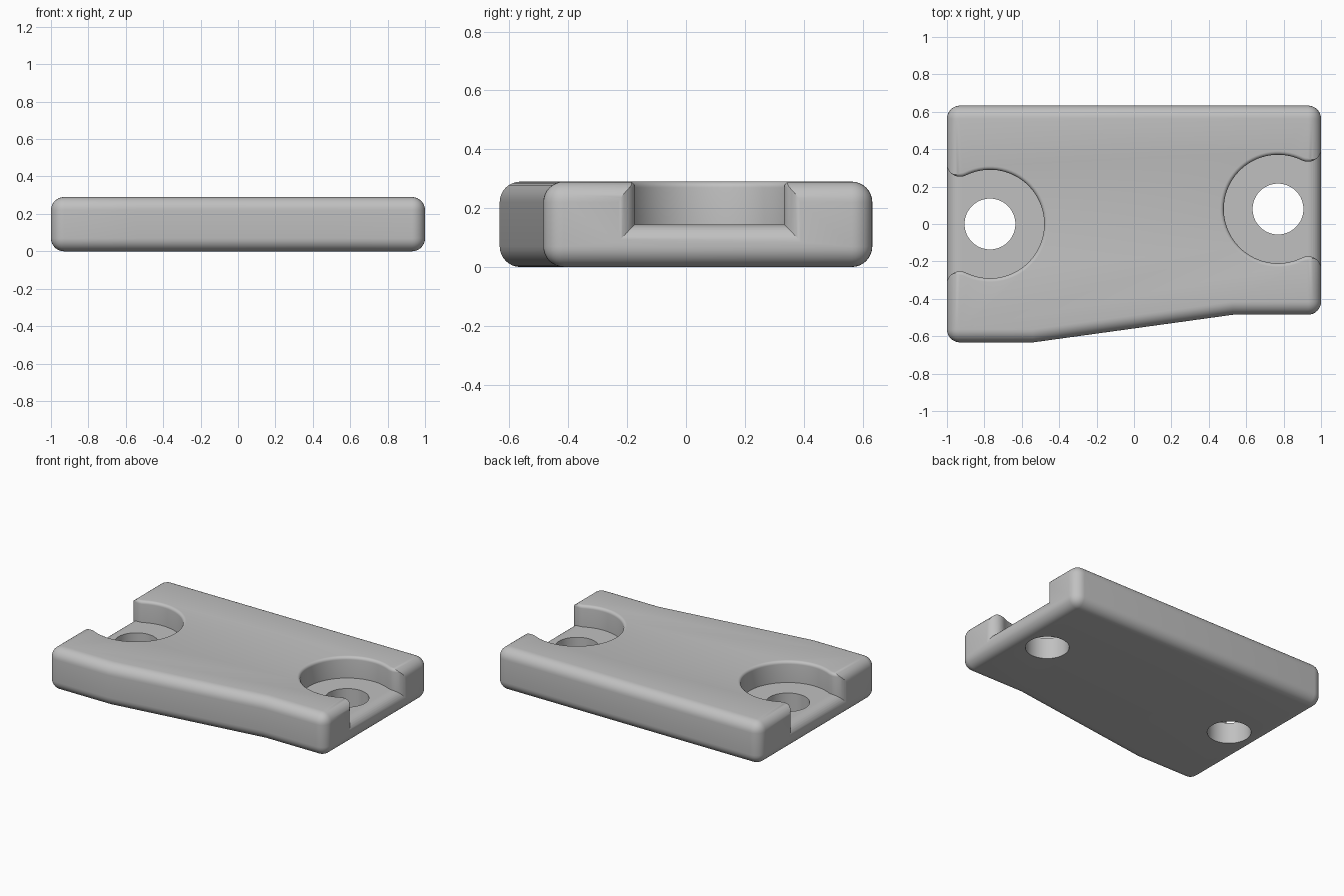
import bpy, bmesh
from math import sin, cos, pi, asin, atan2, sqrt

cube = bpy.data.objects.get("Cube")
if cube:
    bpy.data.objects.remove(cube, do_unlink=True)

HEIGHT, ROUND, FLOOR = 0.29, 0.07, 0.145
POCKET_R, HOLE_R, LIP = 0.29, 0.136, 0.02

grey = bpy.data.materials.new("plain grey")
grey.use_nodes = True
colour = (0.53, 0.53, 0.53, 1)
grey.diffuse_color = colour
grey.node_tree.nodes["Principled BSDF"].inputs["Base Color"].default_value = colour


def loft(name, rings):
    """Closed solid through rings that share a point count."""
    bm = bmesh.new()
    loops = [[bm.verts.new(p) for p in ring] for ring in rings]
    bm.faces.new(loops[0])
    bm.faces.new(loops[-1])
    n = len(loops[0])
    for a, b in zip(loops, loops[1:]):
        for i in range(n):
            j = (i + 1) % n
            bm.faces.new((a[i], a[j], b[j], b[i]))
    bmesh.ops.recalc_face_normals(bm, faces=bm.faces)
    mesh = bpy.data.meshes.new(name)
    bm.to_mesh(mesh)
    bm.free()
    mesh.materials.append(grey)
    obj = bpy.data.objects.new(name, mesh)
    bpy.context.collection.objects.link(obj)
    return obj


def apply_all(obj):
    bpy.ops.object.select_all(action='DESELECT')
    obj.select_set(True)
    bpy.context.view_layer.objects.active = obj
    for mod in list(obj.modifiers):
        bpy.ops.object.modifier_apply(modifier=mod.name)


def subtract(obj, cutter):
    mod = obj.modifiers.new("cut", 'BOOLEAN')
    mod.operation, mod.solver, mod.object = 'DIFFERENCE', 'EXACT', cutter
    apply_all(obj)
    bpy.data.objects.remove(cutter, do_unlink=True)


def notch(side, cy, offset, z):
    """Round pocket outline, flaring out through the end of the plate."""
    cx, r, big = 0.77, ROUND + 0.002 - offset, POCKET_R + offset
    fx = 1 - ROUND
    fy = sqrt((big + r) ** 2 - (fx - cx) ** 2)
    meet = atan2(fy, fx - cx)
    half = []
    for i in range(25):
        a = pi + (meet - pi) * i / 24
        half.append((cx + big * cos(a), big * sin(a)))
    for i in range(1, 13):
        a = meet - pi + (pi - meet) * i / 12
        half.append((fx + r * cos(a), fy + r * sin(a)))
    # beyond the end face
    half += [(1.1, half[-1][1])]
    pts = half + [(x, -y) for x, y in reversed(half[1:])]
    return [(side * x, cy + y, z) for x, y in pts]


# Plate body with every outer edge rounded
outline = [(-1, -0.633), (-0.54, -0.633), (0.53, -0.485),
           (1, -0.485), (1, 0.633), (-1, 0.633)]
plate = loft("mounting_plate", [[(x, y, z) for x, y in outline] for z in (0, HEIGHT)])
bevel = plate.modifiers.new("round", 'BEVEL')
bevel.width, bevel.segments = ROUND, 8
bevel.limit_method, bevel.angle_limit = 'ANGLE', 0.5
apply_all(plate)

for side, cy in ((-1, 0.0), (1, 0.08)):
    # Pocket with a small rounded lip at the top
    rings = [notch(side, cy, 0, -0.1)]
    for i in range(6):
        a = pi / 2 * i / 5
        rings.append(notch(side, cy, LIP * (1 - cos(a)), HEIGHT - LIP + LIP * sin(a)))
    rings.append(notch(side, cy, LIP, 0.4))
    pocket = loft("pocket_cutter", rings)

    # Pocket floor, rounded over at the end of the plate
    end = 1.001
    profile = [(0.2, -0.3), (end, -0.3)]
    for i in range(9):
        a = pi / 2 * i / 8
        profile.append((end - ROUND + ROUND * cos(a), FLOOR - ROUND + ROUND * sin(a)))
    profile.append((0.2, FLOOR))
    floor = loft("floor_block", [[(side * x, y, z) for x, z in profile] for y in (-0.8, 0.8)])
    subtract(pocket, floor)
    subtract(plate, pocket)

    # Screw hole
    circle = [(side * 0.77 + HOLE_R * cos(pi * k / 24), cy + HOLE_R * sin(pi * k / 24))
              for k in range(48)]
    hole = loft("hole_cutter", [[(x, y, z) for x, y in circle] for z in (-0.1, 0.25)])
    subtract(plate, hole)

bpy.ops.object.select_all(action='DESELECT')
plate.select_set(True)
bpy.context.view_layer.objects.active = plate
bpy.ops.object.shade_smooth_by_angle(angle=0.5)
